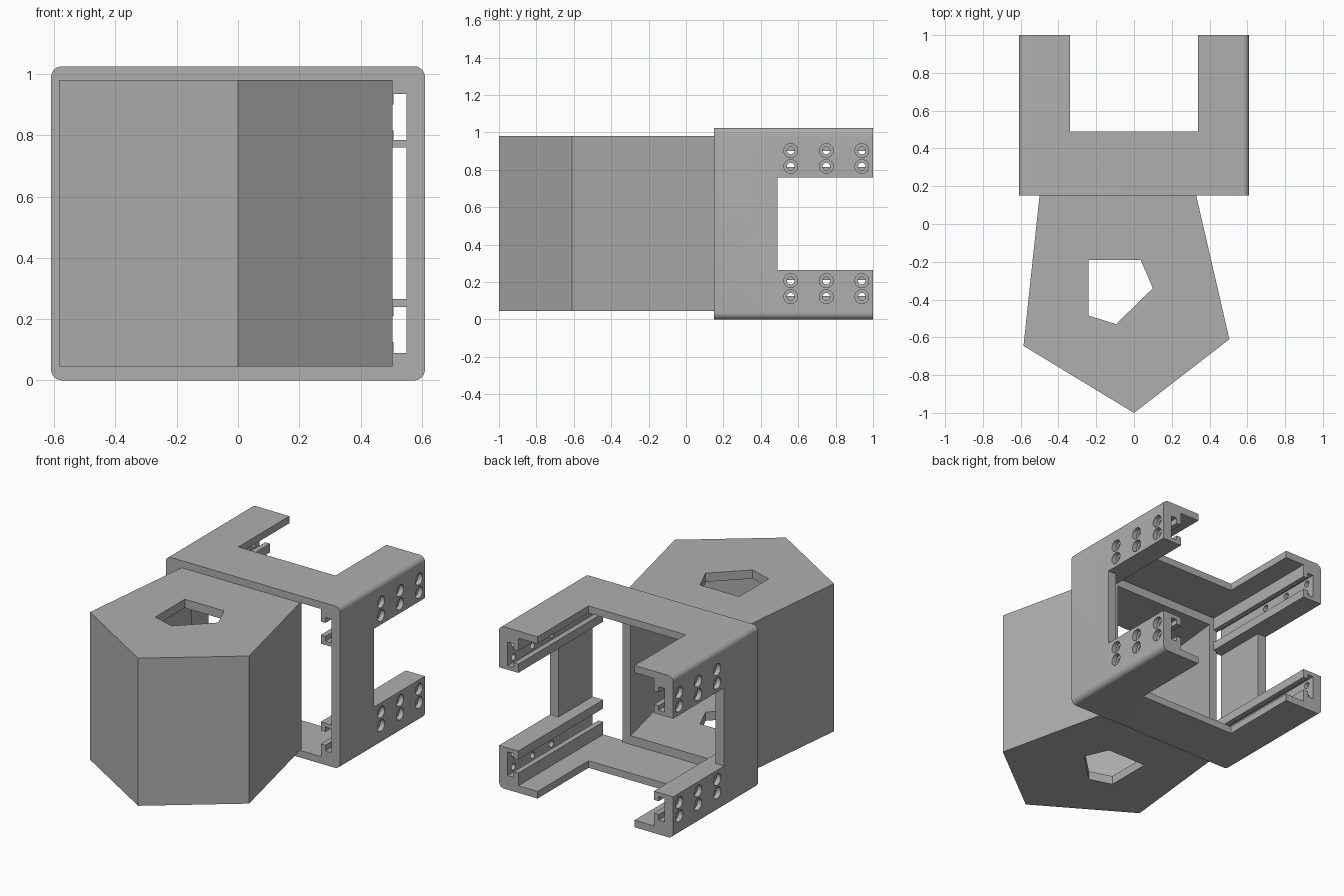
import bpy, bmesh, math
from mathutils import Vector
from mathutils.geometry import intersect_line_line_2d, intersect_line_line

cube = bpy.data.objects.get("Cube")
if cube:
    bpy.data.objects.remove(cube, do_unlink=True)

grey = bpy.data.materials.new("plain grey")
grey.use_nodes = True
COLOUR = (0.43, 0.43, 0.43, 1)
grey.diffuse_color = COLOUR
grey.node_tree.nodes["Principled BSDF"].inputs["Base Color"].default_value = COLOUR

H = 1.025                      # sleeve height
W = 0.61                       # sleeve half width
FRONT, BACK = 0.15, 1.0        # sleeve ends
WALL, PLATE = 0.06, 0.045      # side wall and floor thickness


def place(axis, u, v, d):
    return {"X": (d, u, v), "Y": (u, d, v), "Z": (u, v, d)}[axis]


def prisms(name, outlines, axis, a, b):
    """One object holding a straight extrusion of each outline from a to b."""
    bm = bmesh.new()
    for pts in outlines:
        lo = [bm.verts.new(place(axis, u, v, a)) for u, v in pts]
        hi = [bm.verts.new(place(axis, u, v, b)) for u, v in pts]
        bm.faces.new(lo)
        bm.faces.new(hi[::-1])
        for i in range(len(pts)):
            j = (i + 1) % len(pts)
            bm.faces.new((lo[i], hi[i], hi[j], lo[j]))
    bmesh.ops.recalc_face_normals(bm, faces=bm.faces)
    mesh = bpy.data.meshes.new(name)
    bm.to_mesh(mesh)
    bm.free()
    mesh.materials.append(grey)
    obj = bpy.data.objects.new(name, mesh)
    bpy.context.collection.objects.link(obj)
    return obj


def rect(u0, u1, v0, v1):
    return [(u0, v0), (u1, v0), (u1, v1), (u0, v1)]


def circle(u, v, r, n=24):
    return [(u + r * math.cos(t * math.tau / n), v + r * math.sin(t * math.tau / n))
            for t in range(n)]


def rounded_rect(u0, u1, v0, v1, r, n=8):
    pts = []
    corners = [(u1 - r, v1 - r), (u0 + r, v1 - r), (u0 + r, v0 + r), (u1 - r, v0 + r)]
    for k, (cu, cv) in enumerate(corners):
        for i in range(n + 1):
            t = (k + i / n) * math.pi / 2
            pts.append((cu + r * math.cos(t), cv + r * math.sin(t)))
    return pts


def cut(obj, *cutters):
    bpy.context.view_layer.objects.active = obj
    for cutter in cutters:
        mod = obj.modifiers.new("cut", "BOOLEAN")
        mod.operation, mod.solver, mod.object = "DIFFERENCE", "EXACT", cutter
        bpy.ops.object.modifier_apply(modifier=mod.name)
        bpy.data.objects.remove(cutter, do_unlink=True)


def inset(pts, dists):
    """Move each edge of a counter-clockwise outline inwards by its distance."""
    lines = []
    for i, d in enumerate(dists):
        a, b = Vector(pts[i]), Vector(pts[(i + 1) % len(pts)])
        e = (b - a).normalized()
        n = Vector((-e.y, e.x)) * d
        lines.append((a + n, b + n))
    out = []
    for i in range(len(pts)):
        (a, b), (c, d) = lines[i - 1], lines[i]
        p = intersect_line_line(a.to_3d(), b.to_3d(), c.to_3d(), d.to_3d())[0]
        out.append((p.x, p.y))
    return out


# Sleeve: rounded tube with a notch in every side at the back
sleeve = prisms("sleeve", [rounded_rect(-W, W, 0, H, 0.035)], "Y", FRONT, BACK)
screw_spots = [(y, z) for y in (0.56, 0.75, 0.94) for z in (0.122, 0.207, H - 0.207, H - 0.122)]
bores = [circle(y, z, 0.037) for y, z in screw_spots]
NOTCH = 0.49
cut(sleeve,
    prisms("bore_cutter", [rect(-W + WALL, W - WALL, PLATE, H - PLATE)], "Y", 0, 1.2),
    prisms("top_notch_cutter", [rect(-0.34, 0.34, NOTCH, 1.2)], "Z", -0.2, H + 0.2),
    prisms("side_notch_cutter", [rect(NOTCH, 1.2, 0.265, H - 0.265)], "X", -1, 1),
    prisms("screw_hole_cutter", [circle(y, z, 0.02) for y, z in screw_spots], "X", -1, 1),
    prisms("left_counterbore_cutter", bores, "X", W - 0.03, 1),
    prisms("right_counterbore_cutter", bores, "X", -1, -W + 0.03))
bpy.ops.object.select_all(action="DESELECT")
sleeve.select_set(True)
bpy.context.view_layer.objects.active = sleeve
bpy.ops.object.shade_smooth_by_angle(angle=math.radians(30))

# Hooked rails: a C-shaped channel in each of the four corners
INNER, HOOK, OUTER = 0.475, 0.508, W - WALL + 0.002
lip = [(OUTER, 0.265), (INNER, 0.265), (INNER, 0.21), (HOOK, 0.21), (HOOK, 0.24), (OUTER, 0.24)]
base = [(OUTER, PLATE - 0.002), (INNER, PLATE - 0.002), (INNER, 0.125),
        (HOOK, 0.125), (HOOK, 0.09), (OUTER, 0.09)]
for side, sx in (("left", 1), ("right", -1)):
    for level, flip in (("lower", False), ("upper", True)):
        for part, profile in (("lip", lip), ("base", base)):
            pts = [(sx * x, H - z if flip else z) for x, z in profile]
            prisms(f"{level}_{side}_rail_{part}", [pts], "Y", FRONT, BACK)

# Five-sided hood: hollow, open towards the sleeve, with a hole in roof and floor
outline = [(0, -1), (0.505, -0.61), (0.325, 0.17), (-0.498, 0.17), (-0.585, -0.645)]
hole = [(-0.24, -0.19), (-0.24, -0.485), (-0.095, -0.53), (0.1, -0.34), (0.035, -0.19)]
T = 0.055
hood = prisms("hood", [outline], "Z", PLATE, H - PLATE)
cut(hood,
    prisms("hood_cavity_cutter", [inset(outline, (T, T, -0.2, T, T))], "Z",
           PLATE + T, H - PLATE - T),
    prisms("hood_hole_cutter", [hole], "Z", -0.2, H + 0.2))
